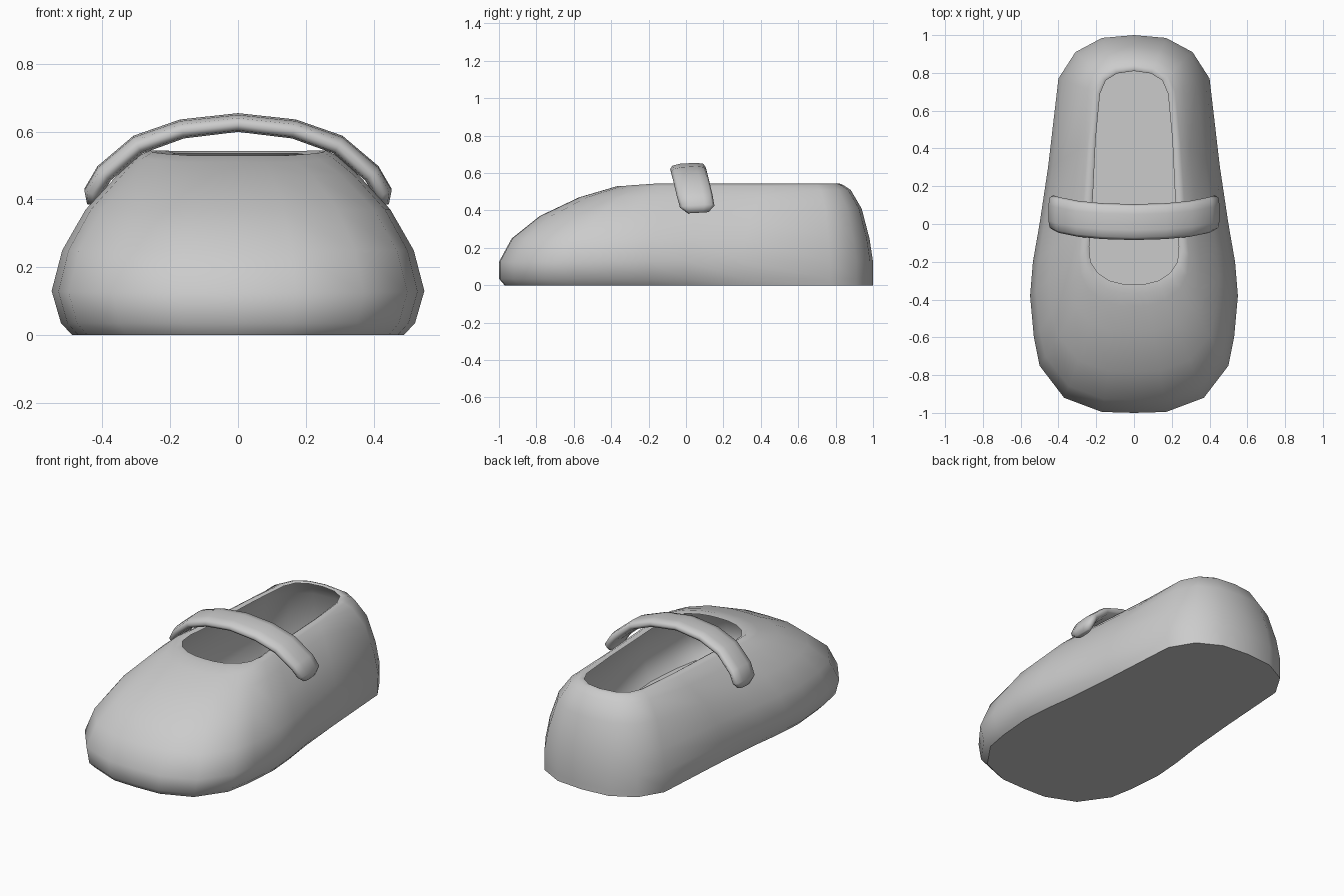
import bpy, bmesh, math
from mathutils import Vector

if "Cube" in bpy.data.objects:
    bpy.data.objects.remove(bpy.data.objects["Cube"])


def finish(bm, name):
    bmesh.ops.recalc_face_normals(bm, faces=bm.faces)
    me = bpy.data.meshes.new(name)
    bm.to_mesh(me)
    bm.free()
    ob = bpy.data.objects.new(name, me)
    bpy.context.collection.objects.link(ob)
    return ob


def bridge(bm, a, b):
    n = len(a)
    for i in range(n):
        bm.faces.new((a[i], a[(i + 1) % n], b[(i + 1) % n], b[i])).smooth = True


def mirrored(half):
    # heel centre -> toe centre on +x, then back along -x
    return half + [(-x, y) for x, y in half[-2:0:-1]]


# Plan outlines, half of each: widest line of the shoe and the foot opening
outer = mirrored([(0, 1), (.17, .985), (.31, .91), (.40, .77), (.455, .3), (.50, 0),
                  (.535, -.2), (.55, -.38), (.53, -.6), (.50, -.75), (.37, -.92),
                  (.17, -.995), (0, -1)])
opening = mirrored([(0, .81), (.09, .797), (.15, .76), (.18, .69), (.203, .45), (.215, .2),
                    (.225, 0), (.237, -.12), (.23, -.2), (.19, -.26), (.13, -.3),
                    (.06, -.317), (0, -.32)])

# Shoe body: lower rings tuck under, upper rings blend from outline to opening
bm = bmesh.new()
rings = []
for z, sx, toe in ((0, .89, .97), (.035, .95, 1.0)):
    ring = []
    for x, y in outer:
        k = min(1, max(0, (.9 - y) / 1.0))          # heel wall stays upright
        ring.append(bm.verts.new((x * (1 - (1 - sx) * k), y * toe if y < 0 else y, z)))
    rings.append(ring)
# (blend, height at toe, height at side, height at heel)
for t, zt, zs, zh in ((0, .125, .13, .125), (.1, .25, .25, .25), (.32, .37, .37, .41),
                      (.63, .47, .475, .51), (.83, .51, .53, .535),
                      (.93, .53, .545, .543), (1, .53, .532, .535)):
    ring = []
    for (x, y), (u, v) in zip(outer, opening):
        toe = min(1, max(0, (-y - .4) / .5))
        heel = min(1, max(0, (y - .3) / .5))
        z = zs + (zt - zs) * toe + (zh - zs) * heel
        ring.append(bm.verts.new((x + (u - x) * t, y + (v - y) * t, z)))
    rings.append(ring)
for a, b in zip(rings, rings[1:]):
    bridge(bm, a, b)
sole = bm.faces.new(rings[0])
sole.smooth = False
for e in sole.edges:
    e.smooth = False
finish(bm, "shoe_body")

# Strap: flattened rounded band swept over an arch, with rounded ends
half = [(0, .01, .627, .095, .026), (.165, .015, .608, .095, .027),
        (.295, .027, .562, .095, .028), (.395, .047, .477, .095, .028),
        (.429, .06, .420, .092, .027), (.428, .066, .388, .055, .018)]
path = [(-x, y, z, w, h) for x, y, z, w, h in half[:0:-1]] + half
bm = bmesh.new()
rings = []
for i, (x, y, z, w, h) in enumerate(path):
    a, b = path[max(i - 1, 0)], path[min(i + 1, len(path) - 1)]
    d = Vector((b[0] - a[0], 0, b[2] - a[2])).normalized()
    n = Vector((-d.z, 0, d.x))
    ring = []
    for k in range(10):
        c, s = math.cos(k * math.tau / 10), math.sin(k * math.tau / 10)
        c = math.copysign(abs(c) ** .7, c)
        s = math.copysign(abs(s) ** .7, s)
        ring.append(bm.verts.new(Vector((x, y + w * c, z + .06 * w * c)) + n * h * s))
    rings.append(ring)
for a, b in zip(rings, rings[1:]):
    bridge(bm, a, b)
for r in (rings[0], rings[-1]):
    bm.faces.new(r).smooth = True
finish(bm, "strap")
